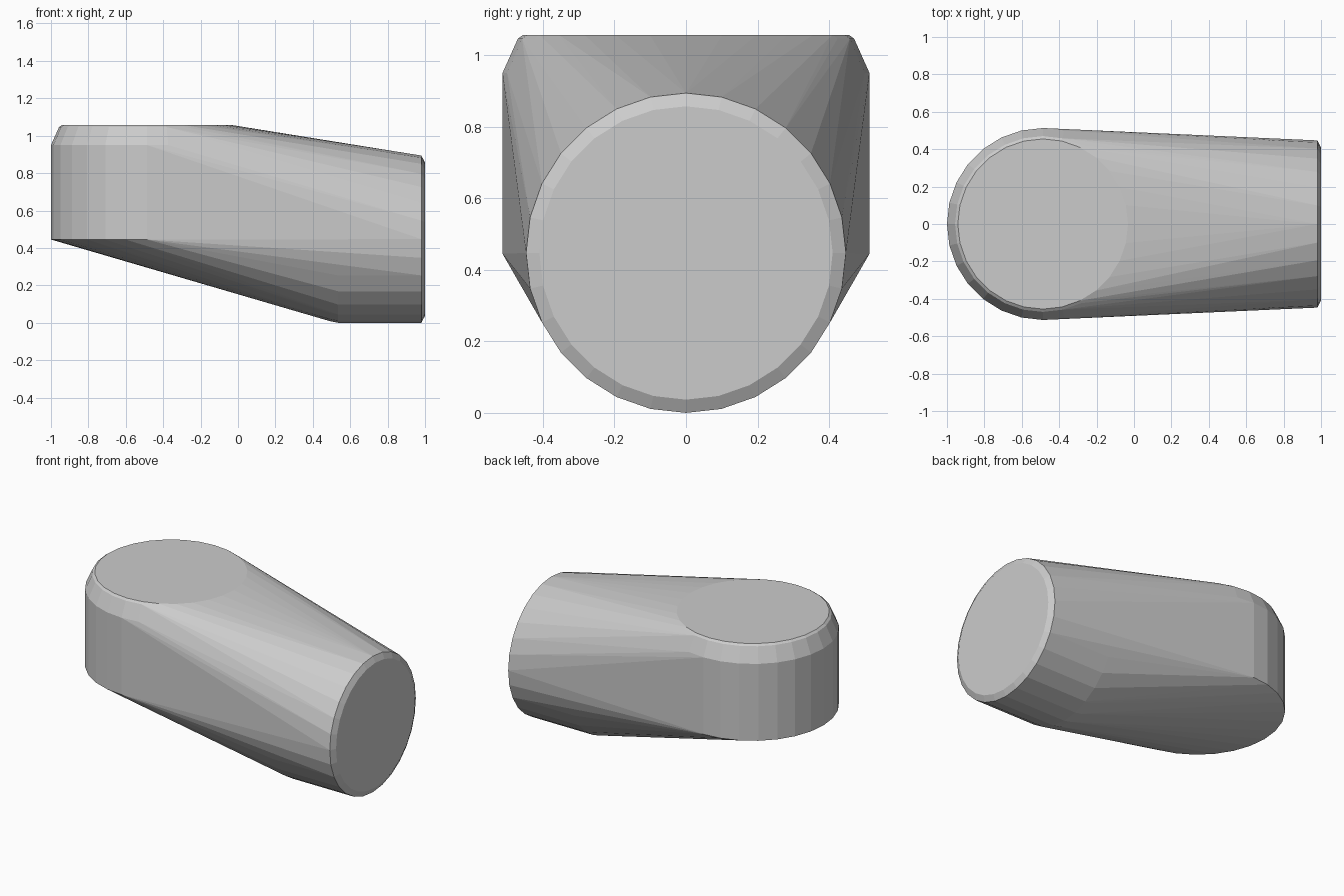
import bpy, bmesh
from math import sin, cos, pi

if "Cube" in bpy.data.objects:
    bpy.data.objects.remove(bpy.data.objects["Cube"])

SIDES = 28


def circle(r):
    return [(r * cos(2 * pi * i / SIDES), r * sin(2 * pi * i / SIDES)) for i in range(SIDES)]


bm = bmesh.new()

# Upright round end: (radius, height) rings with a softened top rim
for r, z in [(0.513, 0.445), (0.513, 0.95), (0.47, 1.046), (0.455, 1.057)]:
    for a, b in circle(r):
        bm.verts.new((-0.487 + a, b, z))

# Sideways round end: (radius, x) rings with bevelled rims
for r, x in [(0.438, 0.49), (0.447, 0.535), (0.447, 0.98), (0.41, 1.0)]:
    for a, b in circle(r):
        bm.verts.new((x, a, 0.447 + b))

# Shrink-wrap both ends into one tapered solid
hull = bmesh.ops.convex_hull(bm, input=bm.verts)
loose = {g for g in hull["geom_interior"] + hull["geom_unused"]
         if isinstance(g, bmesh.types.BMVert)}
bmesh.ops.delete(bm, geom=list(loose), context='VERTS')
bmesh.ops.dissolve_limit(bm, angle_limit=0.005, verts=bm.verts, edges=bm.edges)
bmesh.ops.recalc_face_normals(bm, faces=bm.faces)

mesh = bpy.data.meshes.new("elbow_body")
bm.to_mesh(mesh)
bm.free()
body = bpy.data.objects.new("elbow_body", mesh)
bpy.context.collection.objects.link(body)
